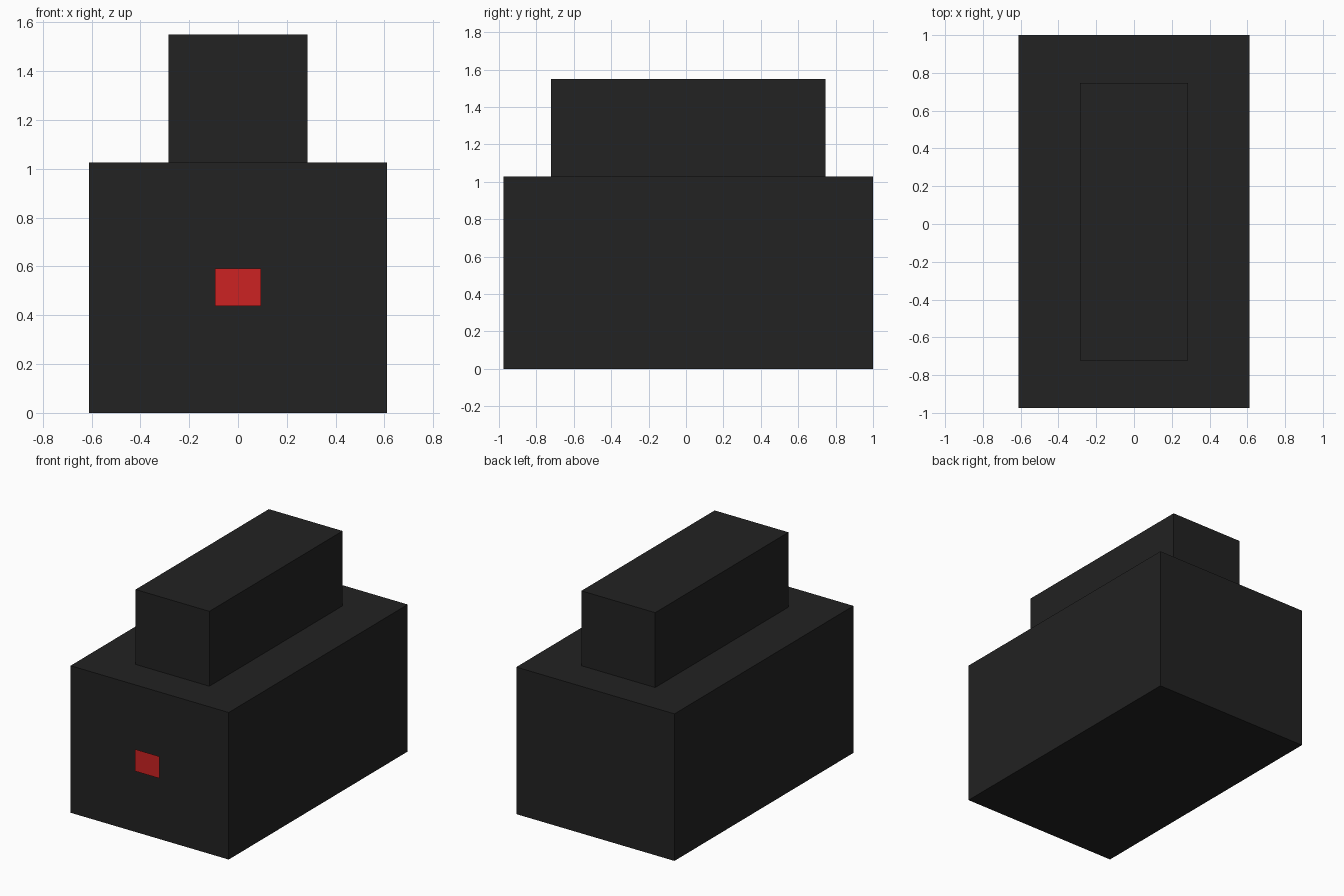
import bpy
import bmesh

if "Cube" in bpy.data.objects:
    bpy.data.objects.remove(bpy.data.objects["Cube"])


def material(name, rgb):
    m = bpy.data.materials.new(name)
    m.diffuse_color = (*rgb, 1.0)
    m.use_nodes = True
    m.node_tree.nodes["Principled BSDF"].inputs["Base Color"].default_value = m.diffuse_color
    return m


def add_object(name, bm, mat):
    mesh = bpy.data.meshes.new(name)
    bm.to_mesh(mesh)
    bm.free()
    mesh.materials.append(mat)
    obj = bpy.data.objects.new(name, mesh)
    bpy.context.collection.objects.link(obj)
    return obj


def box(name, lo, hi, mat):
    bm = bmesh.new()
    bmesh.ops.create_cube(bm, size=1.0)
    for v in bm.verts:
        v.co = [(a + b) / 2 + c * (b - a) for a, b, c in zip(lo, hi, v.co)]
    return add_object(name, bm, mat)


black = material("black", (0.016, 0.016, 0.016))
red = material("red", (0.604, 0.016, 0.016))

# Main block and the narrower block standing on it
box("body", (-0.611, -0.975, 0.0), (0.611, 1.0, 1.027), black)
box("upper_block", (-0.285, -0.723, 1.027), (0.285, 0.747, 1.55), black)

# Flat red panel, a single sheet just ahead of the front face, facing -y
bm = bmesh.new()
x, y, z0, z1 = 0.094, -1.0, 0.438, 0.591
bm.faces.new([bm.verts.new(p) for p in
              ((-x, y, z0), (x, y, z0), (x, y, z1), (-x, y, z1))])
add_object("front_panel", bm, red)
